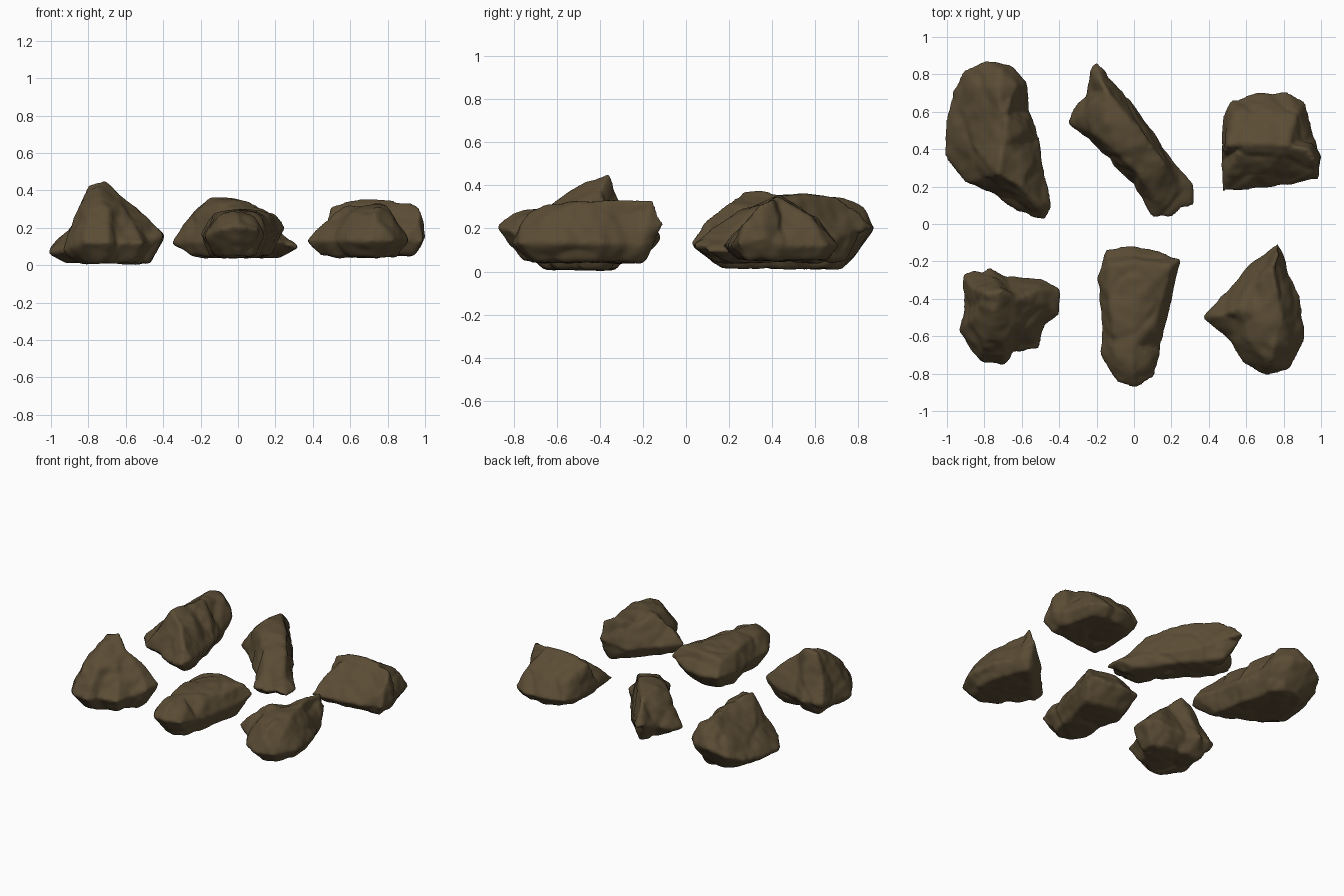
import bpy
import bmesh
from mathutils import Vector, noise
from mathutils.geometry import delaunay_2d_cdt

if "Cube" in bpy.data.objects:
    bpy.data.objects.remove(bpy.data.objects["Cube"], do_unlink=True)

COLOUR = (0.105, 0.074, 0.036, 1.0)
stone = bpy.data.materials.new("brown_stone")
stone.use_nodes = True
stone.diffuse_color = COLOUR
bsdf = stone.node_tree.nodes["Principled BSDF"]
bsdf.inputs["Base Color"].default_value = COLOUR
bsdf.inputs["Roughness"].default_value = 0.9


def skin(bm, rim_verts, inner_points):
    """Span the rim with triangles that pass through the inner points."""
    verts = rim_verts + [bm.verts.new(p) for p in inner_points]
    count = len(rim_verts)
    loop = [(i, (i + 1) % count) for i in range(count)]
    flat = [v.co.to_2d() for v in verts]
    _, _, faces, origin, _, _ = delaunay_2d_cdt(flat, loop, [], 1, 1e-5)
    for face in faces:
        corners = [verts[origin[i][0]] for i in face if origin[i]]
        if len(set(corners)) == 3:
            bm.faces.new(corners)


def weather(mesh, seed):
    """Roughen the surface with broad lumps, creases and fine grain."""
    shift = Vector((seed * 7.3, seed * 3.1, seed))
    moved = []
    for v in mesh.vertices:
        p = v.co + shift
        lump = noise.noise(p * 5) * 0.009
        crease = -0.008 * max(0, 1 - 5 * abs(noise.noise(p * 4 + shift)))
        grain = noise.noise(p * 16) * 0.006
        moved.append(v.co + v.normal * (lump + crease + grain + 0.008))
    for v, co in zip(mesh.vertices, moved):
        v.co = co
        v.co.z = max(co.z, 0)


def rock(name, seed, rim_z, floor_z, rim, crown, base_scale):
    """Rock with a widest outline, crown points above and a narrower base."""
    bm = bmesh.new()
    rim = [Vector((p[0], p[1], p[2] if len(p) > 2 else rim_z)) for p in rim]
    centre = sum(rim, Vector()) / len(rim)
    centre.z = floor_z
    rim_verts = [bm.verts.new(p) for p in rim]
    skin(bm, rim_verts, crown)
    base = [centre.lerp(Vector((p.x, p.y, floor_z)), base_scale) for p in rim]
    skin(bm, rim_verts, base)
    bmesh.ops.recalc_face_normals(bm, faces=bm.faces)
    mesh = bpy.data.meshes.new(name)
    bm.to_mesh(mesh)
    bm.free()
    mesh.materials.append(stone)
    obj = bpy.data.objects.new(name, mesh)
    bpy.context.collection.objects.link(obj)

    # Even out the facets, then soften the corners
    remesh = obj.modifiers.new("remesh", "REMESH")
    remesh.mode = "VOXEL"
    remesh.voxel_size = 0.012
    soften = obj.modifiers.new("soften", "SMOOTH")
    soften.factor = 0.5
    soften.iterations = 5
    bpy.ops.object.select_all(action="DESELECT")
    bpy.context.view_layer.objects.active = obj
    obj.select_set(True)
    for modifier in ("remesh", "soften"):
        bpy.ops.object.modifier_apply(modifier=modifier)
    weather(obj.data, seed)
    bpy.ops.object.shade_smooth()


# Large ridged boulder, back right
rock("back_right_rock", 1, .13, .02,
     [(-.8, .87, .2), (-.66, .84, .2), (-.58, .75, .18), (-.57, .6),
      (-.51, .45), (-.49, .29), (-.44, .1, .15), (-.48, .03, .13),
      (-.61, .06, .11), (-.77, .17, .1), (-.9, .22, .08), (-1, .37, .07),
      (-1.01, .5, .08), (-.97, .69, .1), (-.91, .82, .15)],
     [(-.73, .27, .37), (-.7, .42, .36), (-.69, .58, .35), (-.73, .73, .34),
      (-.6, .2, .32), (-.51, .1, .23), (-.84, .74, .26), (-.89, .45, .2),
      (-.59, .5, .28), (-.63, .74, .3), (-.56, .3, .28), (-.72, .82, .29)],
     .68)

# Long slanted slab, back middle
rock("back_middle_rock", 2, .12, .05,
     [(-.2, .87, .2), (-.12, .76, .18), (0, .63), (.13, .45), (.22, .32),
      (.32, .22, .1), (.32, .1, .1), (.24, .08), (.2, .04), (.1, .04),
      (.05, .15), (-.03, .24), (-.16, .38), (-.34, .54), (-.32, .61),
      (-.25, .7, .16), (-.24, .81, .2)],
     [(-.14, .7, .34), (-.03, .57, .35), (.08, .43, .32), (.16, .32, .28),
      (-.27, .59, .25), (-.2, .66, .31), (-.2, .48, .3), (-.14, .55, .36),
      (-.08, .38, .32), (0, .42, .34), (.04, .25, .28), (.12, .14, .2),
      (.24, .2, .16), (-.19, .79, .28)], .72)

# Wedge with a straight ridge, back left
rock("back_left_rock", 3, .12, .06,
     [(.52, .66), (.65, .7), (.81, .7), (.91, .65), (.96, .45), (1, .36, .15),
      (.99, .24, .13), (.83, .21), (.48, .18), (.47, .34), (.48, .58)],
     [(.5, .42, .31), (.6, .43, .335), (.7, .43, .34), (.82, .42, .34),
      (.93, .4, .335), (.97, .33, .3), (.54, .58, .24), (.87, .58, .25),
      (.72, .6, .24), (.5, .27, .21), (.7, .28, .23), (.96, .27, .23)], .8)

# Tall peaked stone, front right
rock("front_right_rock", 4, .12, .015,
     [(-.91, -.27), (-.77, -.25), (-.69, -.29), (-.56, -.29), (-.48, -.3, .16),
      (-.4, -.35, .16), (-.4, -.48, .16), (-.49, -.54), (-.51, -.66),
      (-.64, -.68), (-.69, -.75), (-.82, -.73), (-.93, -.57, .08),
      (-.9, -.46, .08)],
     [(-.8, -.37, .42), (-.71, -.36, .45), (-.75, -.48, .41),
      (-.63, -.4, .37), (-.64, -.52, .33), (-.7, -.65, .28),
      (-.53, -.36, .29), (-.57, -.55, .24), (-.84, -.5, .32),
      (-.8, -.65, .27), (-.86, -.34, .27), (-.46, -.43, .23)], .68)

# Flat-topped tapering stone, front middle
rock("front_middle_rock", 5, .16, .05,
     [(-.02, -.12), (.09, -.14), (.25, -.19, .2), (.21, -.35), (.16, -.54),
      (.14, -.67), (.11, -.81, .19), (0, -.88, .21), (-.09, -.84, .19),
      (-.17, -.7), (-.17, -.46), (-.2, -.28), (-.15, -.14)],
     [(-.13, -.22, .26), (0, -.2, .28), (.2, -.22, .27), (.06, -.35, .29),
      (.16, -.38, .26), (-.13, -.38, .26), (-.11, -.52, .27), (0, -.5, .295),
      (.11, -.52, .27), (-.1, -.7, .26), (.09, -.72, .25), (0, -.64, .295),
      (0, -.8, .27)], .7)

# Pointed triangular stone, front left
rock("front_left_rock", 6, .13, .05,
     [(.77, -.1, .22), (.81, -.2), (.82, -.27), (.88, -.38), (.91, -.61),
      (.83, -.78), (.71, -.81), (.59, -.74), (.51, -.62), (.37, -.5),
      (.49, -.37), (.62, -.21)],
     [(.77, -.16, .34), (.74, -.24, .33), (.76, -.35, .33), (.79, -.5, .32),
      (.75, -.65, .31), (.66, -.5, .32), (.57, -.45, .31), (.46, -.49, .23),
      (.61, -.62, .28), (.83, -.64, .26), (.83, -.42, .25),
      (.62, -.34, .27), (.73, -.74, .26)], .74)
